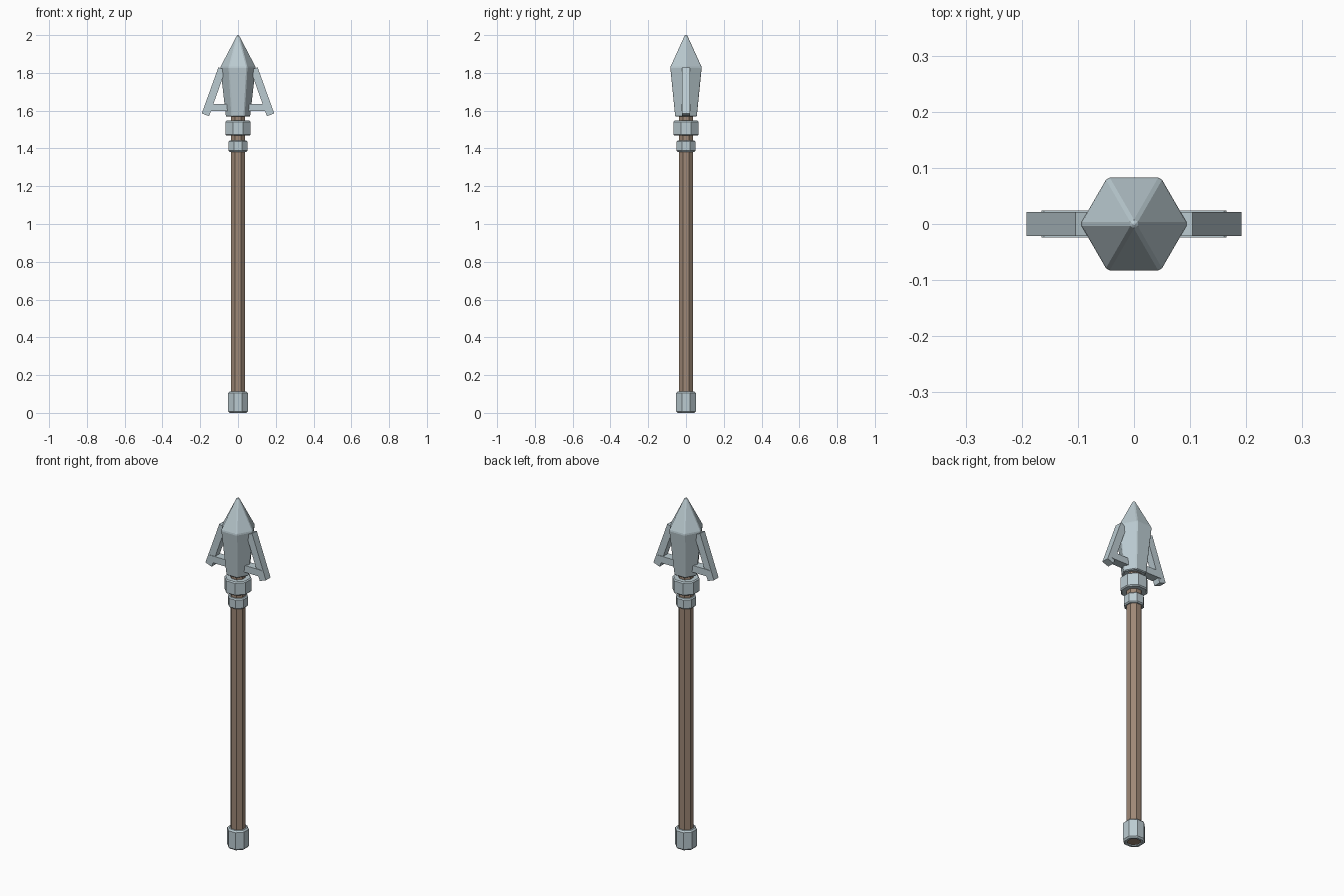
import bpy, bmesh, math

if "Cube" in bpy.data.objects:
    bpy.data.objects.remove(bpy.data.objects["Cube"])


def material(name, color):
    m = bpy.data.materials.new(name)
    m.diffuse_color = (*color, 1)
    m.use_nodes = True
    m.node_tree.nodes["Principled BSDF"].inputs["Base Color"].default_value = m.diffuse_color
    return m


STEEL = material("pale steel", (0.50, 0.60, 0.64))
WOOD = material("brown wood", (0.34, 0.245, 0.18))


def finish(name, bm, mat, bevel=0.0):
    bmesh.ops.recalc_face_normals(bm, faces=bm.faces[:])
    me = bpy.data.meshes.new(name)
    bm.to_mesh(me)
    bm.free()
    me.materials.append(mat)
    ob = bpy.data.objects.new(name, me)
    bpy.context.collection.objects.link(ob)
    if bevel:
        mod = ob.modifiers.new("edge bevel", 'BEVEL')
        mod.width = bevel
        mod.segments = 1
        mod.limit_method = 'ANGLE'
        mod.angle_limit = math.radians(15)
    return ob


def lathe(name, profile, sides, turn, mat, closed=False, bevel=0.0):
    """Stack polygon rings from (radius, z) pairs; closed joins last to first."""
    bm = bmesh.new()
    rings = [[bm.verts.new((r * math.cos(turn + math.tau * i / sides),
                            r * math.sin(turn + math.tau * i / sides), z))
              for i in range(sides)] for r, z in profile]
    pairs = list(zip(rings, rings[1:]))
    if closed:
        pairs.append((rings[-1], rings[0]))
    for a, b in pairs:
        for i in range(sides):
            j = (i + 1) % sides
            bm.faces.new((a[i], a[j], b[j], b[i]))
    if not closed:
        bm.faces.new(rings[0])
        bm.faces.new(rings[-1])
    return finish(name, bm, mat, bevel)


def plate(name, outline, half_depth, mat):
    """Extrude an (x, z) outline along y."""
    bm = bmesh.new()
    face = bm.faces.new([bm.verts.new((x, -half_depth, z)) for x, z in outline])
    new = bmesh.ops.extrude_face_region(bm, geom=[face])["geom"]
    bmesh.ops.translate(bm, vec=(0, 2 * half_depth, 0),
                        verts=[v for v in new if isinstance(v, bmesh.types.BMVert)])
    return finish(name, bm, mat)


FLAT8 = 1 / math.cos(math.pi / 8)   # flat half-width to corner radius
TURN8 = math.pi / 8

# Wooden pole, running up into the head
lathe("pole", [(0.038 * FLAT8, 0.006), (0.038 * FLAT8, 1.60)], 8, TURN8, WOOD)


# Octagonal collars and end cap, chamfered and open through the middle
def collar(name, half_width, low, high, c):
    r, inner = half_width * FLAT8, 0.034 * FLAT8
    lathe(name, [(inner, low), (r - c, low), (r, low + c),
                 (r, high - c), (r - c, high), (inner, high)],
          8, TURN8, STEEL, closed=True)


collar("end_cap", 0.053, 0.0, 0.112, 0.008)
collar("lower_collar", 0.050, 1.382, 1.442, 0.006)
collar("upper_collar", 0.067, 1.468, 1.547, 0.006)

# Six-sided spear head with softened edges
lathe("spear_head", [(0.066, 1.568), (0.096, 1.83), (0.007, 2.0)],
      6, 0, STEEL, bevel=0.009)

# Slanted barbs and their cross struts, mirrored left and right
for side, s in (("left", -1), ("right", 1)):
    plate(side + "_barb", [(s * x, z) for x, z in
          ((0.104, 1.829), (0.192, 1.585), (0.153, 1.571), (0.066, 1.816))],
          0.021, STEEL)
    plate(side + "_barb_strut", [(s * x, z) for x, z in
          ((0.03, 1.597), (0.160, 1.597), (0.165, 1.602),
           (0.165, 1.631), (0.160, 1.636), (0.03, 1.636))],
          0.024, STEEL)
